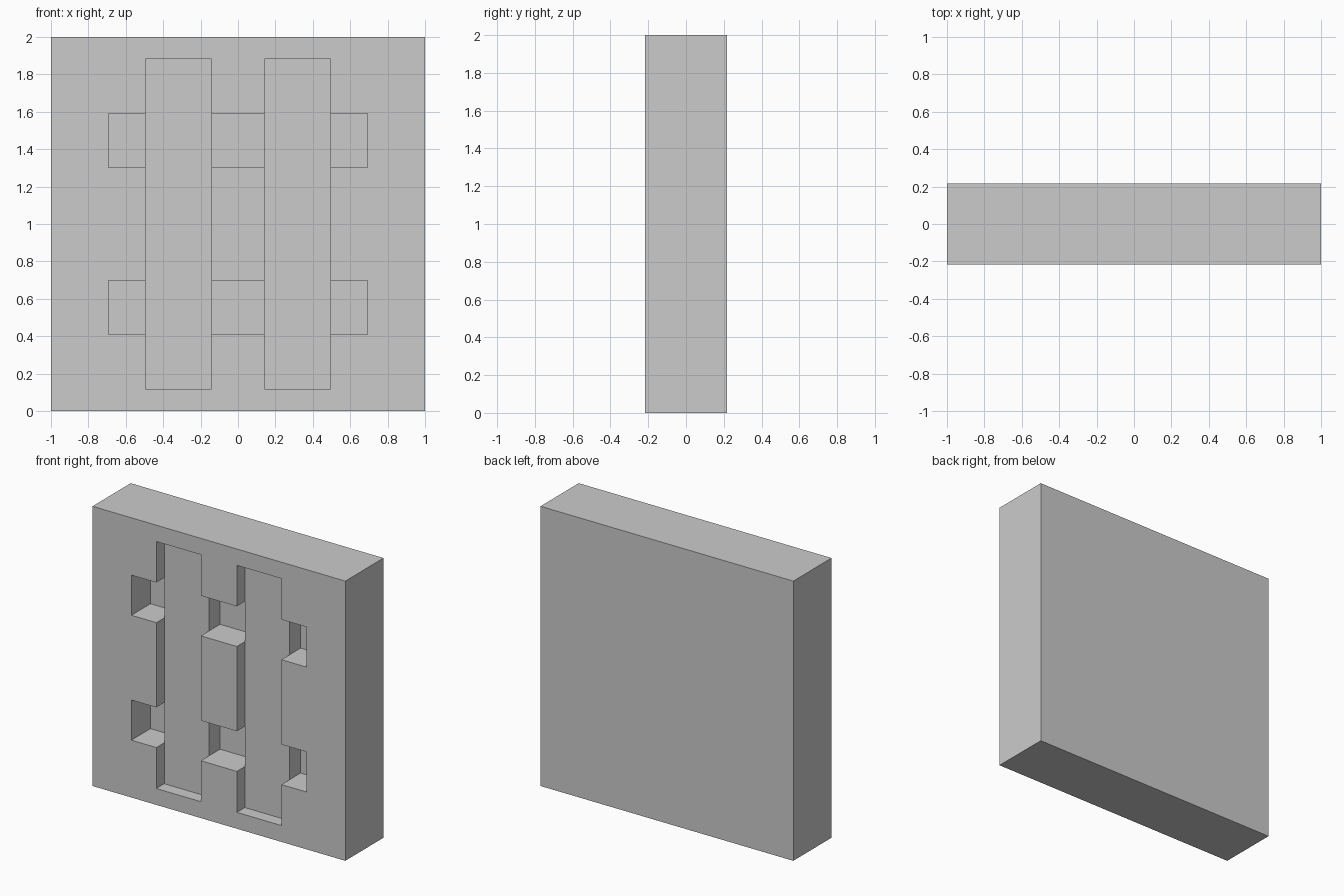
import bpy, bmesh
from mathutils import Vector

if "Cube" in bpy.data.objects:
    bpy.data.objects.remove(bpy.data.objects["Cube"])

HALF_DEPTH = 0.216
SLOT_DEPTH = 0.09     # shallow vertical slots
POCKET_DEPTH = 0.216  # deep pockets beside the slots


def mirrored(values):
    return sorted([-v for v in values] + list(values))


xs = mirrored([0.142, 0.495, 0.692, 1.0])
zs = [1 + v for v in mirrored([0.303, 0.59, 0.883, 1.0])]


def extrude(bm, faces, dy, keep=False):
    geom = bmesh.ops.extrude_face_region(bm, geom=faces, use_keep_orig=True)["geom"]
    verts = [g for g in geom if isinstance(g, bmesh.types.BMVert)]
    bmesh.ops.translate(bm, verts=verts, vec=Vector((0, dy, 0)))
    moved = [g for g in geom if isinstance(g, bmesh.types.BMFace)]
    if not keep:  # open the recess
        bmesh.ops.delete(bm, geom=faces, context='FACES')
    return moved


def cell(face):
    # column and row of a face in the front grid
    c = face.calc_center_median()
    return sum(x < c.x for x in xs) - 1, sum(z < c.z for z in zs) - 1


def is_slot(face):
    col, row = cell(face)
    return col in (2, 4) and 1 <= row <= 5


def is_pocket(face):
    col, row = cell(face)
    return col in (1, 3, 5) and row in (2, 4)


bm = bmesh.new()

# Solid block, extruded from a back grid to the front
grid = [[bm.verts.new((x, HALF_DEPTH, z)) for z in zs] for x in xs]
back = [bm.faces.new((grid[i][j], grid[i + 1][j], grid[i + 1][j + 1], grid[i][j + 1]))
        for i in range(len(xs) - 1) for j in range(len(zs) - 1)]
front = extrude(bm, back, -2 * HALF_DEPTH, keep=True)

# Sink slots and pockets together, then push the pockets deeper
recess = extrude(bm, [f for f in front if is_slot(f) or is_pocket(f)], SLOT_DEPTH)
extrude(bm, [f for f in recess if is_pocket(f)], POCKET_DEPTH - SLOT_DEPTH)

bmesh.ops.recalc_face_normals(bm, faces=bm.faces[:])
mesh = bpy.data.meshes.new("recessed_block")
bm.to_mesh(mesh)
bm.free()
block = bpy.data.objects.new("recessed_block", mesh)
bpy.context.collection.objects.link(block)
